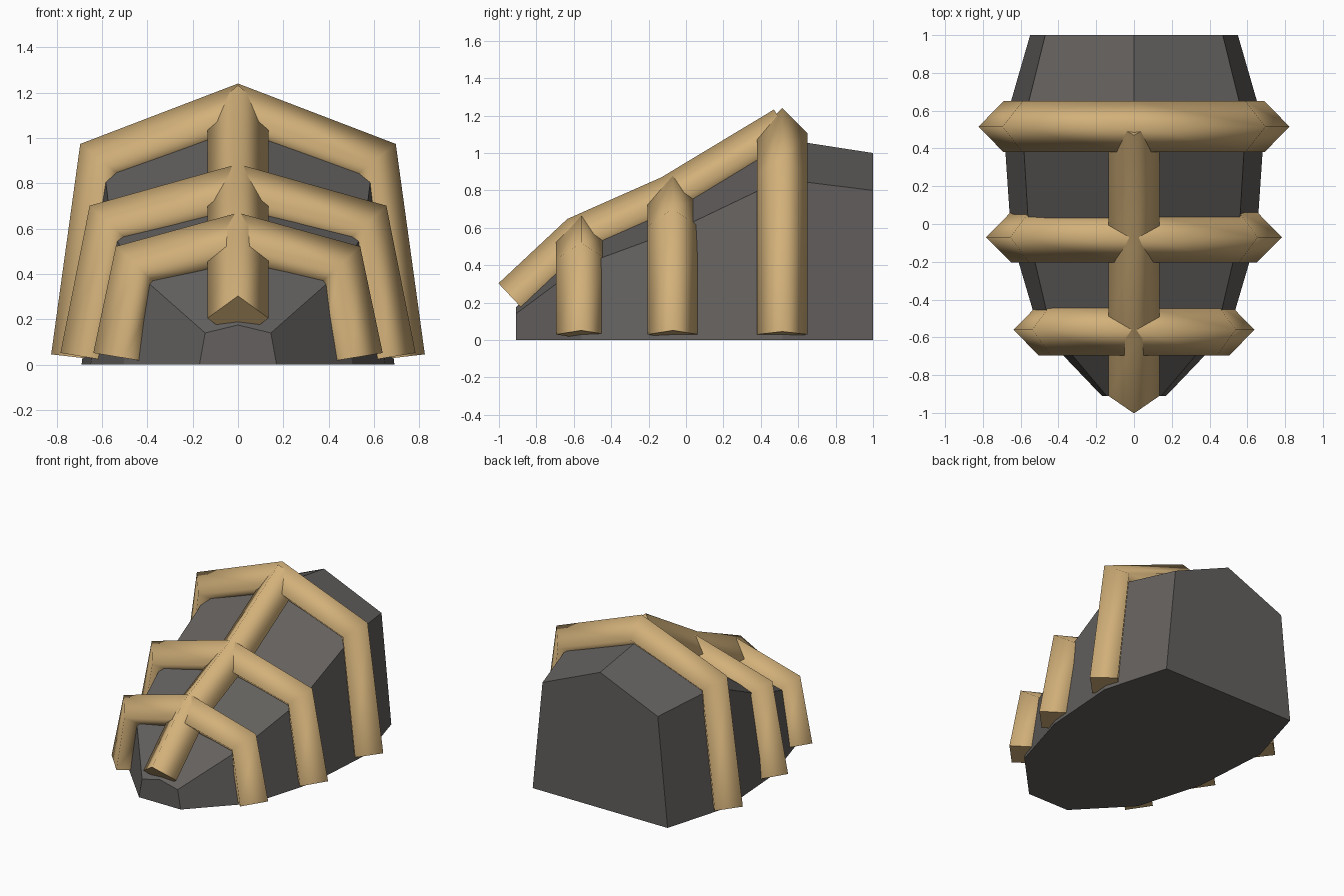
import bpy
import bmesh
from mathutils import Vector

if "Cube" in bpy.data.objects:
    bpy.data.objects.remove(bpy.data.objects["Cube"])


def make_material(name, colour):
    mat = bpy.data.materials.new(name)
    mat.use_nodes = True
    mat.diffuse_color = colour
    mat.node_tree.nodes["Principled BSDF"].inputs["Base Color"].default_value = colour
    return mat


def finish(bm, name, mat):
    bmesh.ops.recalc_face_normals(bm, faces=bm.faces)
    mesh = bpy.data.meshes.new(name)
    bm.to_mesh(mesh)
    bm.free()
    mesh.materials.append(mat)
    obj = bpy.data.objects.new(name, mesh)
    bpy.context.collection.objects.link(obj)
    return obj


def loft(bm, rings, smooth):
    """Skin a row of closed rings and cap both ends with sharp flat faces."""
    for a, b in zip(rings, rings[1:]):
        for i in range(len(a)):
            j = (i + 1) % len(a)
            bm.faces.new((a[i], a[j], b[j], b[i])).smooth = smooth
    for ring in (rings[0], rings[-1]):
        cap = bm.faces.new(ring)
        for edge in cap.edges:
            edge.smooth = False


def beam(name, points, side, mat):
    """Sweep a four-sided diamond along a planar path; side is the plane normal."""
    bm = bmesh.new()
    pts = [Vector(p) for p in points]
    side = Vector(side)
    rings = []
    for i, p in enumerate(pts):
        tangent = Vector()
        if i > 0:
            tangent += (p - pts[i - 1]).normalized()
        if i < len(pts) - 1:
            tangent += (pts[i + 1] - p).normalized()
        out = side.cross(tangent.normalized())
        rings.append([bm.verts.new(p + d * RADIUS) for d in (out, side, -out, -side)])
    loft(bm, rings, True)
    return finish(bm, name, mat)


RADIUS = 0.135
LIFT = 0.03
stone = make_material("dark grey", (0.125, 0.118, 0.112, 1))
wood = make_material("tan", (0.65, 0.44, 0.195, 1))

# Stations: y, base half width, shoulder half width, shoulder z, ridge z
front = (-0.91, 0.17, 0.145, 0.14, 0.175)
ribs = {
    "front_rib": (-0.56, 0.505, 0.44, 0.40, 0.505),
    "middle_rib": (-0.07, 0.65, 0.555, 0.58, 0.72),
    "rear_rib": (0.515, 0.69, 0.59, 0.86, 1.075),
}
back = (1.0, 0.55, 0.47, 0.80, 1.0)


def section(station, lift=0):
    y, base, shoulder, z, ridge = station
    return [(-base, y, lift), (-shoulder, y, z + lift), (0, y, ridge + lift),
            (shoulder, y, z + lift), (base, y, lift)]


# Faceted body
bm = bmesh.new()
stations = [front, *ribs.values(), back]
loft(bm, [[bm.verts.new(p) for p in section(s)] for s in stations], False)
finish(bm, "body", stone)

# Arched ribs over the body
for rib_name, station in ribs.items():
    beam(rib_name, section(station, LIFT), (0, 1, 0), wood)

# Spine along the ridge, running slightly into the rear rib
path = [(0, s[0], s[4] + LIFT) for s in (front, *ribs.values())]
path[-1] = (0, path[-1][1] + 0.025, path[-1][2] + 0.012)
beam("spine", path, (1, 0, 0), wood)
